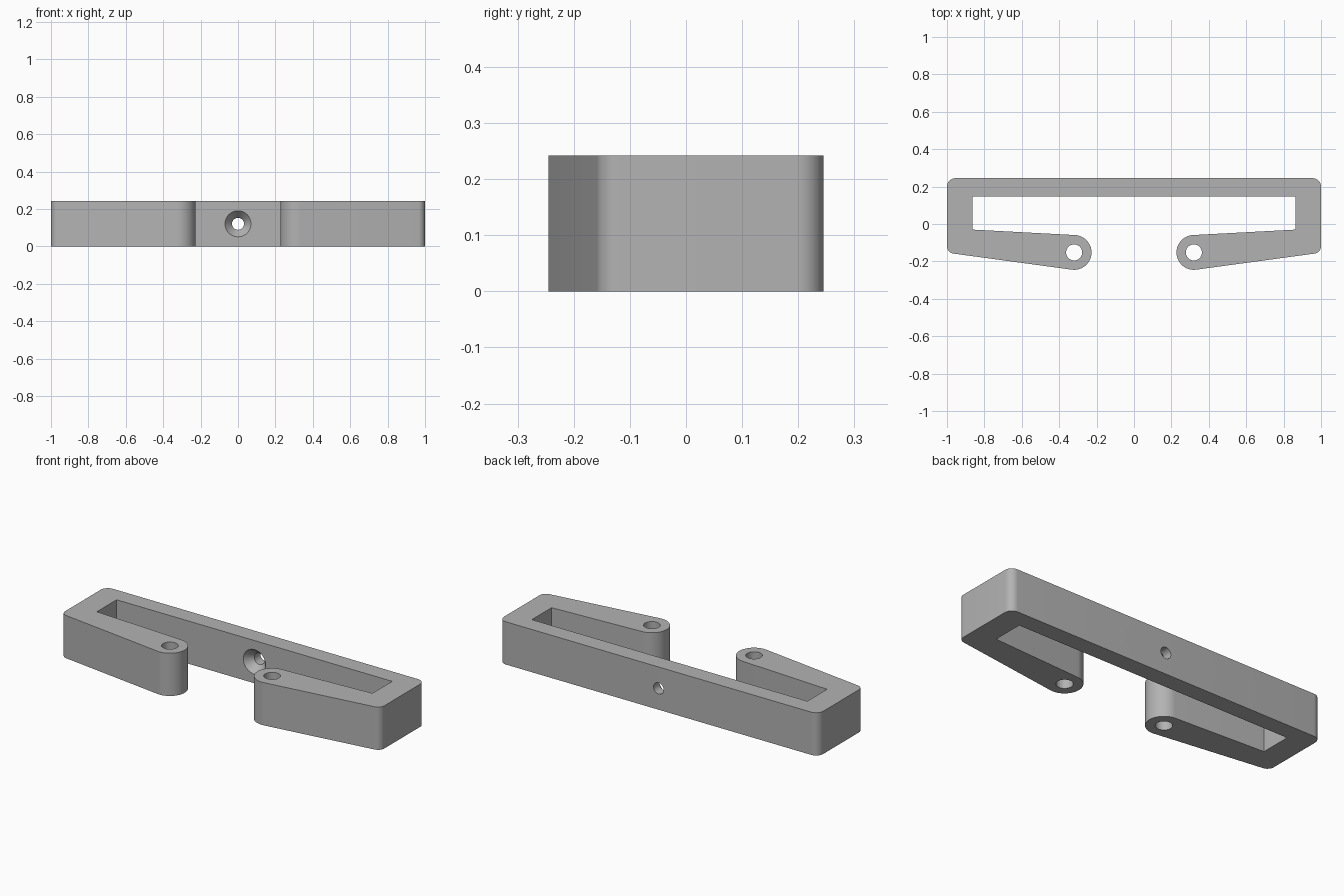
import bpy, bmesh, math
from mathutils import Vector, Matrix

if "Cube" in bpy.data.objects:
    bpy.data.objects.remove(bpy.data.objects["Cube"])

H = 0.242                       # thickness
PIVOT, R = Vector((0.32, -0.152)), 0.093   # rounded arm tip

grey = bpy.data.materials.new("grey")
grey.diffuse_color = (0.45, 0.45, 0.45, 1)
grey.use_nodes = True
grey.node_tree.nodes["Principled BSDF"].inputs["Base Color"].default_value = grey.diffuse_color


def arc(c, r, a0, a1, n):
    return [(c[0] + r * math.cos(math.radians(a0 + (a1 - a0) * i / n)),
             c[1] + r * math.sin(math.radians(a0 + (a1 - a0) * i / n))) for i in range(n + 1)]


def finish(bm, name):
    bmesh.ops.recalc_face_normals(bm, faces=bm.faces)
    me = bpy.data.meshes.new(name)
    bm.to_mesh(me)
    bm.free()
    ob = bpy.data.objects.new(name, me)
    bpy.context.collection.objects.link(ob)
    me.materials.append(grey)
    return ob


def cutter(name, r1, r2, depth, matrix):
    bm = bmesh.new()
    bmesh.ops.create_cone(bm, cap_ends=True, segments=48, radius1=r1, radius2=r2,
                          depth=depth, matrix=matrix)
    ob = finish(bm, name)
    ob.hide_render = True
    return ob


# Right half of the outline, from the back centre round to the inner back wall
half = arc((0.955, 0.2), 0.045, 90, 0, 10)             # back corner
half += arc((0.96, -0.1185), 0.04, 0, -82, 10)         # front corner
half += arc(PIVOT, R, -82, -266.6, 32)                 # arm tip
half += [(0.863, -0.03), (0.863, 0.147)]               # slot corners
outline = half + [(-x, y) for x, y in reversed(half)]

bm = bmesh.new()
face = bm.faces.new([bm.verts.new((x, y, 0)) for x, y in outline])
ext = bmesh.ops.extrude_face_region(bm, geom=[face])
bmesh.ops.translate(bm, vec=(0, 0, H),
                    verts=[g for g in ext["geom"] if isinstance(g, bmesh.types.BMVert)])
bracket = finish(bm, "bracket")

# Pin holes, screw hole and countersink
along_y = Matrix.Rotation(-math.pi / 2, 4, 'X')
cutters = [cutter("pin_hole_cutter", 0.043, 0.043, 1,
                  Matrix.Translation((s * PIVOT.x, PIVOT.y, H / 2))) for s in (-1, 1)]
cutters.append(cutter("screw_hole_cutter", 0.032, 0.032, 0.3,
                      Matrix.Translation((0, 0.2, H / 2)) @ along_y))
cutters.append(cutter("countersink_cutter", 0.0865, 0.0315, 0.065,
                      Matrix.Translation((0, 0.1595, H / 2)) @ along_y))

bpy.context.view_layer.objects.active = bracket
for c in cutters:
    mod = bracket.modifiers.new(c.name, 'BOOLEAN')
    mod.object, mod.operation, mod.solver = c, 'DIFFERENCE', 'EXACT'
    bpy.ops.object.modifier_apply(modifier=mod.name)
for c in cutters:
    bpy.data.objects.remove(c)

bpy.ops.object.select_all(action='DESELECT')
bracket.select_set(True)
bpy.ops.object.shade_smooth_by_angle(angle=math.radians(30))
